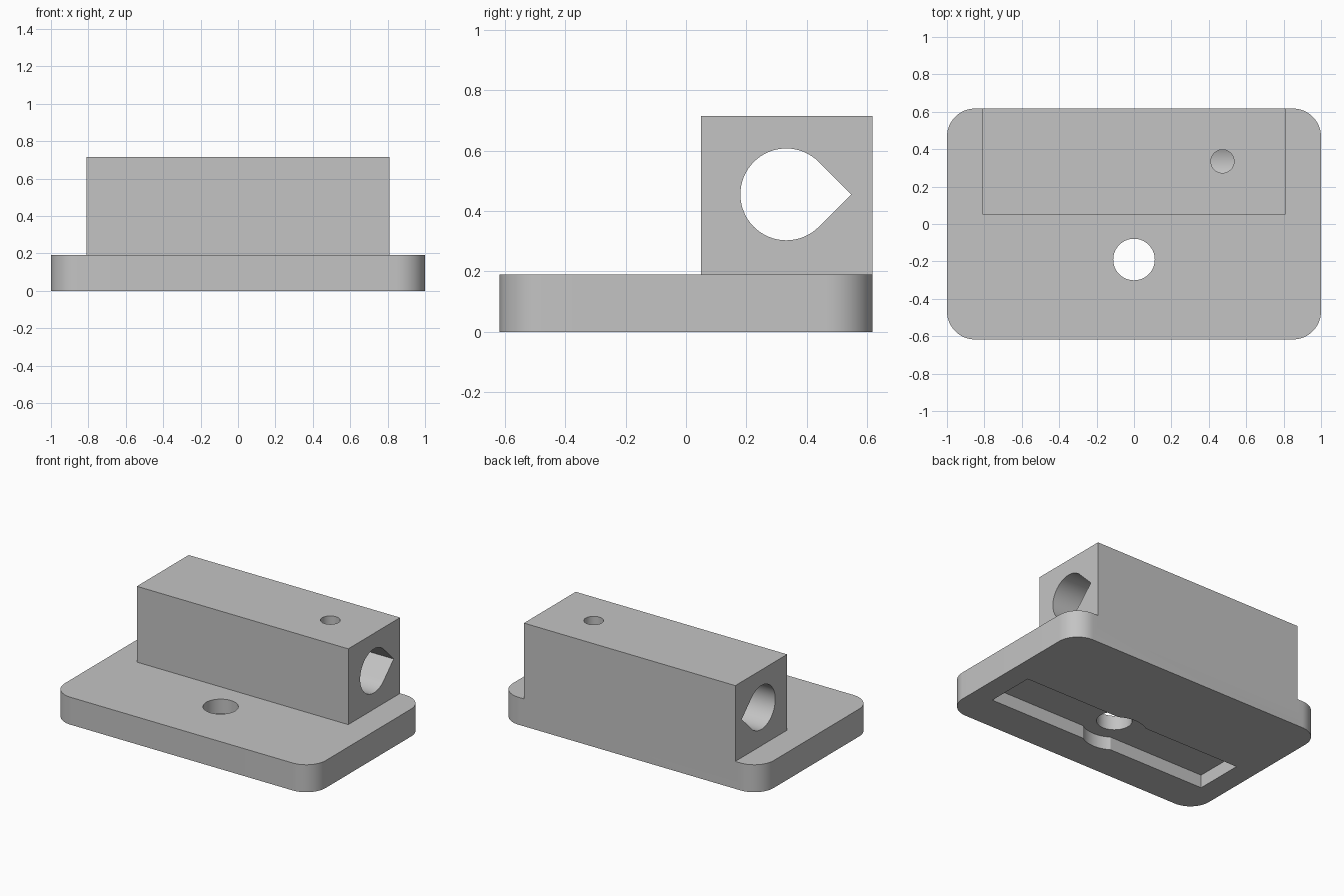
import bpy, bmesh
from math import cos, sin, radians, sqrt, asin, pi
from mathutils import Matrix

cube = bpy.data.objects.get("Cube")
if cube:
    bpy.data.objects.remove(cube, do_unlink=True)

grey = bpy.data.materials.new("grey_plastic")
grey.use_nodes = True
GREY = (0.55, 0.55, 0.55, 1)
grey.diffuse_color = GREY
grey.node_tree.nodes["Principled BSDF"].inputs["Base Color"].default_value = GREY


def arc(cx, cy, r, start, end, n):
    """Points along an arc, angles in radians."""
    steps = [start + (end - start) * i / n for i in range(n + 1)]
    return [(cx + r * cos(a), cy + r * sin(a)) for a in steps]


def circle(cx, cy, r, n=64):
    return arc(cx, cy, r, 0, 2 * pi, n)[:-1]


def prism(name, outline, low, high, along_x=False):
    """Extrude an outline along z, or a (y, z) outline along x."""
    bm = bmesh.new()
    face = bm.faces.new([bm.verts.new((u, v, low)) for u, v in outline])
    grown = bmesh.ops.extrude_face_region(bm, geom=[face])["geom"]
    top = [g for g in grown if isinstance(g, bmesh.types.BMVert)]
    bmesh.ops.translate(bm, verts=top, vec=(0, 0, high - low))
    if along_x:
        turn = Matrix(((0, 0, 1), (1, 0, 0), (0, 1, 0)))
        bmesh.ops.transform(bm, matrix=turn.to_4x4(), verts=bm.verts)
    bmesh.ops.recalc_face_normals(bm, faces=bm.faces)
    mesh = bpy.data.meshes.new(name)
    bm.to_mesh(mesh)
    bm.free()
    mesh.materials.append(grey)
    obj = bpy.data.objects.new(name, mesh)
    bpy.context.collection.objects.link(obj)
    return obj


def combine(target, tool, operation):
    """Apply a boolean and discard the tool."""
    mod = target.modifiers.new(tool.name, "BOOLEAN")
    mod.operation, mod.solver, mod.object = operation, "EXACT", tool
    bpy.context.view_layer.objects.active = target
    bpy.ops.object.modifier_apply(modifier=mod.name)
    bpy.data.objects.remove(tool, do_unlink=True)


HALF_Y, PLATE_TOP, BLOCK_TOP = 0.617, 0.19, 0.715
BORE_Y, BORE_Z, BORE_R = 0.332, 0.455, 0.152
BOLT_Y, CORNER = -0.19, 0.15

# Base plate with rounded corners
plate = []
for i, (sx, sy) in enumerate([(1, 1), (-1, 1), (-1, -1), (1, -1)]):
    plate += arc(sx * (1 - CORNER), sy * (HALF_Y - CORNER), CORNER,
                 i * pi / 2, (i + 1) * pi / 2, 16)
body = prism("mounting_bracket", plate, 0, PLATE_TOP)

# Upright block, flush with the back of the plate
block = [(-0.81, 0.05), (0.81, 0.05), (0.81, HALF_Y), (-0.81, HALF_Y)]
combine(body, prism("block", block, 0.12, BLOCK_TOP), "UNION")

# Teardrop bore running the whole length of the block
bore = arc(BORE_Y, BORE_Z, BORE_R, radians(45), radians(315), 48)
bore.append((BORE_Y + BORE_R * sqrt(2), BORE_Z))
combine(body, prism("bore", bore, -1.2, 1.2, along_x=True), "DIFFERENCE")

# Set screw hole from the block top into the bore
combine(body, prism("screw_hole", circle(0.473, 0.335, 0.062, 40), BORE_Z, 1), "DIFFERENCE")

# Slot under the plate, widened by a round recess in the middle
half_x, half_w, recess_r = 0.848, 0.171, 0.204
a = asin(half_w / recess_r)
slot = [(half_x, BOLT_Y + half_w)] + arc(0, BOLT_Y, recess_r, a, pi - a, 20)
slot += [(-half_x, BOLT_Y + half_w), (-half_x, BOLT_Y - half_w)]
slot += arc(0, BOLT_Y, recess_r, pi + a, 2 * pi - a, 20) + [(half_x, BOLT_Y - half_w)]
combine(body, prism("slot", slot, -0.1, 0.09), "DIFFERENCE")

# Bolt hole through the plate
combine(body, prism("bolt_hole", circle(0, BOLT_Y, 0.111), -0.2, 0.3), "DIFFERENCE")

# Smooth the round walls and keep the edges crisp
bpy.ops.object.select_all(action="DESELECT")
body.select_set(True)
bpy.context.view_layer.objects.active = body
bpy.ops.object.shade_smooth_by_angle(angle=radians(30))
